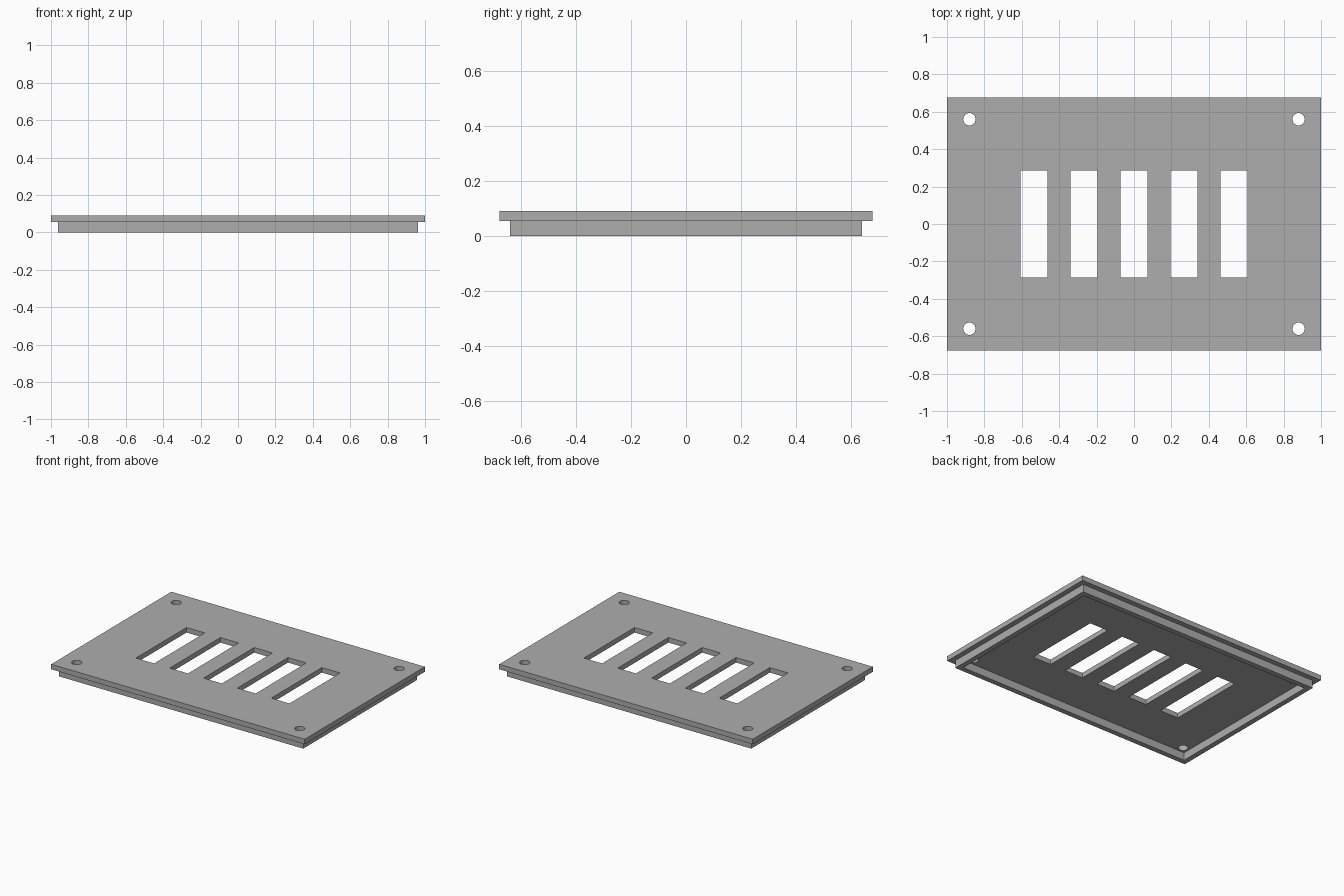
import bpy
from math import cos, sin, tau

cube = bpy.data.objects.get("Cube")
if cube:
    bpy.data.objects.remove(cube, do_unlink=True)

PLATE_X, PLATE_Y = 1.0, 0.677      # half sizes of the plate
STEP = 0.037                       # rim inset and rim wall thickness
RIM_TOP, TOP = 0.055, 0.091

grey = bpy.data.materials.new("plain grey")
grey.use_nodes = True
colour = (0.42, 0.42, 0.42, 1)
grey.diffuse_color = colour
grey.node_tree.nodes["Principled BSDF"].inputs["Base Color"].default_value = colour


def rectangle(half_x, half_y, cx=0, cy=0):
    return [(cx + sx * half_x, cy + sy * half_y)
            for sx, sy in ((-1, -1), (1, -1), (1, 1), (-1, 1))]


def circle(radius, cx, cy, sides=32):
    return [(cx + radius * cos(tau * i / sides), cy + radius * sin(tau * i / sides))
            for i in range(sides)]


def extrude_outlines(name, outlines, bottom, top):
    """Solid from a filled outline; the later outlines become holes."""
    curve = bpy.data.curves.new(name, "CURVE")
    curve.dimensions = "2D"
    curve.fill_mode = "BOTH"
    curve.extrude = (top - bottom) / 2
    for points in outlines:
        spline = curve.splines.new("POLY")
        spline.points.add(len(points) - 1)
        for point, (x, y) in zip(spline.points, points):
            point.co = (x, y, 0, 1)
        spline.use_cyclic_u = True
    curve.materials.append(grey)
    part = bpy.data.objects.new(name, curve)
    part.location.z = (bottom + top) / 2
    bpy.context.collection.objects.link(part)
    bpy.ops.object.select_all(action="DESELECT")
    part.select_set(True)
    bpy.context.view_layer.objects.active = part
    bpy.ops.object.convert(target="MESH")
    bpy.ops.object.shade_smooth_by_angle()
    return part


# Cover plate with five slots and four corner screw holes
slots = [rectangle(0.072, 0.285, cx=i * 0.267) for i in range(-2, 3)]
holes = [circle(0.033, sx * 0.88, sy * 0.56) for sx in (-1, 1) for sy in (-1, 1)]
extrude_outlines("cover_plate", [rectangle(PLATE_X, PLATE_Y)] + slots + holes, RIM_TOP, TOP)

# Locating rim below the plate
extrude_outlines("locating_rim",
                 [rectangle(PLATE_X - k * STEP, PLATE_Y - k * STEP) for k in (1, 2)],
                 0, RIM_TOP)
